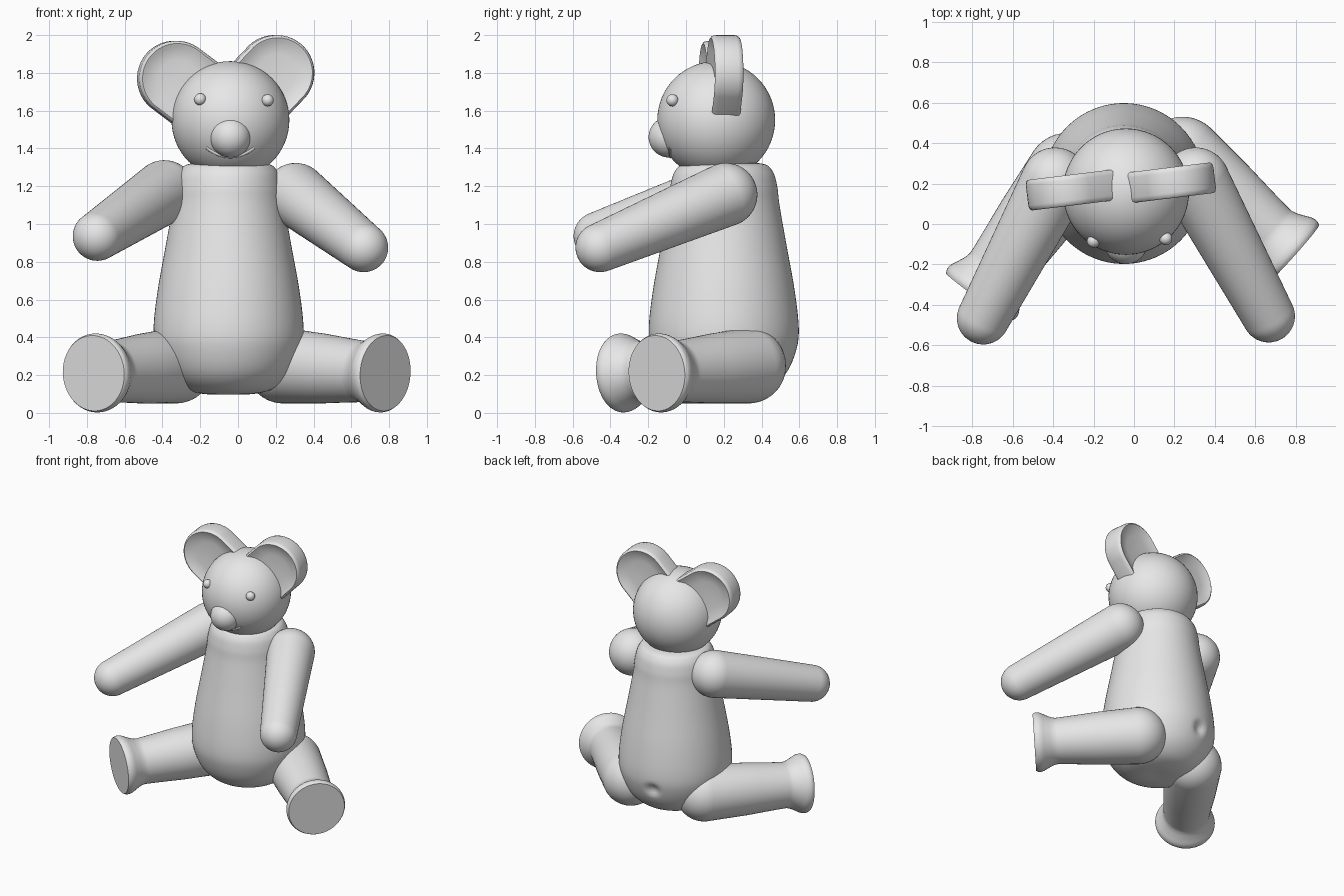
import bpy, bmesh, math
from mathutils import Vector, Matrix

cube = bpy.data.objects.get("Cube")
if cube:
    bpy.data.objects.remove(cube, do_unlink=True)

grey = bpy.data.materials.new("plain_grey")
grey.use_nodes = True
grey.diffuse_color = (0.8, 0.8, 0.8, 1)
grey.node_tree.nodes["Principled BSDF"].inputs["Base Color"].default_value = (0.8, 0.8, 0.8, 1)


def finish(name, bm, angle=50):
    """Turn a bmesh into a smooth-shaded object."""
    bmesh.ops.recalc_face_normals(bm, faces=bm.faces)
    mesh = bpy.data.meshes.new(name)
    bm.to_mesh(mesh)
    bm.free()
    mesh.materials.append(grey)
    obj = bpy.data.objects.new(name, mesh)
    bpy.context.collection.objects.link(obj)
    bpy.ops.object.select_all(action="DESELECT")
    obj.select_set(True)
    bpy.context.view_layer.objects.active = obj
    bpy.ops.object.shade_smooth_by_angle(angle=math.radians(angle))
    return obj


def loft(rings):
    """Skin a list of closed rings and cap both ends."""
    bm = bmesh.new()
    rows = [[bm.verts.new(p) for p in ring] for ring in rings]
    for a, b in zip(rows, rows[1:]):
        for i in range(len(a)):
            j = (i + 1) % len(a)
            bm.faces.new((a[i], a[j], b[j], b[i]))
    bm.faces.new(rows[0])
    bm.faces.new(rows[-1])
    return bm


def spline(points, steps):
    """Catmull-Rom curve through profile points."""
    pts = [Vector(p) for p in points]
    pts = [pts[0]] + pts + [pts[-1]]
    out = []
    for a, b, c, d in zip(pts, pts[1:], pts[2:], pts[3:]):
        for s in range(steps):
            t = s / steps
            out.append(0.5 * (2 * b + (c - a) * t + (2 * a - 5 * b + 4 * c - d) * t * t
                              + (3 * b - a - 3 * c + d) * t ** 3))
    return out + [pts[-1]]


def lathe(profile, origin, axis, sides=48):
    """Spin (radius, distance) pairs around an axis."""
    turn = Vector(axis).to_track_quat("Z", "Y").to_matrix().to_4x4()
    place = Matrix.Translation(origin) @ turn
    angles = [math.tau * i / sides for i in range(sides)]
    return loft([[place @ Vector((r * math.cos(a), r * math.sin(a), h)) for a in angles]
                 for r, h in profile])


def dome(radius, centre, start, end, steps=12):
    """Profile points of part of a circle, angles in degrees from the axis."""
    out = []
    for i in range(steps + 1):
        a = math.radians(start + (end - start) * i / steps)
        out.append((max(radius * math.sin(a), 0.001), centre - radius * math.cos(a)))
    return out


def ball(name, centre, radius, sides=48):
    bm = bmesh.new()
    bmesh.ops.create_uvsphere(bm, u_segments=sides, v_segments=sides // 2, radius=radius,
                              matrix=Matrix.Translation(centre))
    return finish(name, bm)


# Torso: pear shape with a small dimple low on the back
torso_profile = spline([(0.01, 0.1), (0.13, 0.1), (0.24, 0.13), (0.33, 0.21), (0.383, 0.33),
                        (0.397, 0.45), (0.375, 0.65), (0.33, 0.9), (0.295, 1.1),
                        (0.283, 1.2), (0.258, 1.28), (0.2, 1.32), (0.01, 1.33)], 6)
torso = lathe(torso_profile, (-0.05, 0.2, 0), (0, 0, 1), 96)
dimple = Vector((-0.117, 0.58, 0.34))
for v in torso.verts:
    gap = (v.co - dimple).length / 0.07
    if gap < 1:
        v.co.y -= 0.03 * (1 - gap * gap) ** 2
finish("torso", torso)

# Head, nose and eyes
head_centre = Vector((-0.04, 0.16, 1.55))
ball("head", head_centre, 0.312, 64)
ball("nose", (-0.04, -0.09, 1.46), 0.108)
ball("right_eye", (-0.2, -0.085, 1.66), 0.032, 24)
ball("left_eye", (0.157, -0.072, 1.655), 0.032, 24)

# Mouth: thin curved ridge lying on the head
smile = []
for i in range(17):
    s = i / 8 - 1
    d = Vector((0.13 * s, -0.25, -0.2 + 0.05 * s * s))
    smile.append(head_centre + d.normalized() * 0.308)
rings = []
for i, p in enumerate(smile):
    along = (smile[min(i + 1, 16)] - smile[max(i - 1, 0)]).normalized()
    out = (p - head_centre).normalized()
    side = along.cross(out)
    rings.append([p + 0.01 * (out * math.cos(math.tau * k / 8) + side * math.sin(math.tau * k / 8))
                  for k in range(8)])
finish("mouth", loft(rings))


# Ears: thick rounded tabs, dished on both faces, running down into the head
def ear(name, centre, down, length=0.24):
    down = Vector(down).normalized()
    across = Vector((-down.y, down.x))
    half = [(0.01, 0.05), (0.1, 0.052), (0.145, 0.058), (0.172, 0.07), (0.186, 0.076), (0.196, 0.068), (0.2, 0.05)]
    section = [(r, -y) for r, y in half] + [(r, y) for r, y in reversed(half)]
    yaw = Matrix.Translation(centre) @ Matrix.Rotation(math.radians(7), 4, "Z")
    rings = []
    for r, y in section:
        ring = []
        for i in range(48):
            a = math.tau * (i + 0.5) / 48
            shift = length if math.cos(a) > 0 else 0
            p = down * (r * math.cos(a) + shift) + across * r * math.sin(a)
            ring.append(yaw @ Vector((p.x, y, p.y)))
        rings.append(ring)
    finish(name, loft(rings))


ear("right_ear", (-0.33, 0.165, 1.77), (0.8, -0.6))
ear("left_ear", (0.2, 0.206, 1.8), (-0.69, -0.72))


# Arms: tapered capsules from shoulder to hand
def arm(name, shoulder, hand):
    shoulder, hand = Vector(shoulder), Vector(hand)
    axis = hand - shoulder
    profile = dome(0.168, 0, 0, 90) + dome(0.13, axis.length, 90, 180)
    finish(name, lathe(profile, shoulder, axis))


arm("right_arm", (-0.39, 0.21, 1.17), (-0.745, -0.465, 0.935))
arm("left_arm", (0.305, 0.21, 1.155), (0.665, -0.455, 0.875))


# Legs: rounded hip, slim ankle and flared flat foot
def leg(name, hip, sole):
    hip, sole = Vector(hip), Vector(sole)
    axis = sole - hip
    n = axis.length
    profile = dome(0.2, 0, 0, 90)
    profile += spline([(0.185, n - 0.45), (0.165, n - 0.2), (0.165, n - 0.14), (0.185, n - 0.09),
                       (0.205, n - 0.05), (0.209, n - 0.02), (0.2, n)], 4)
    profile += [(0.01, n)]
    finish(name, lathe(profile, hip, axis))


leg("right_leg", (-0.33, 0.25, 0.25), (-0.765, -0.36, 0.21))
leg("left_leg", (0.24, 0.33, 0.25), (0.78, -0.155, 0.21))
